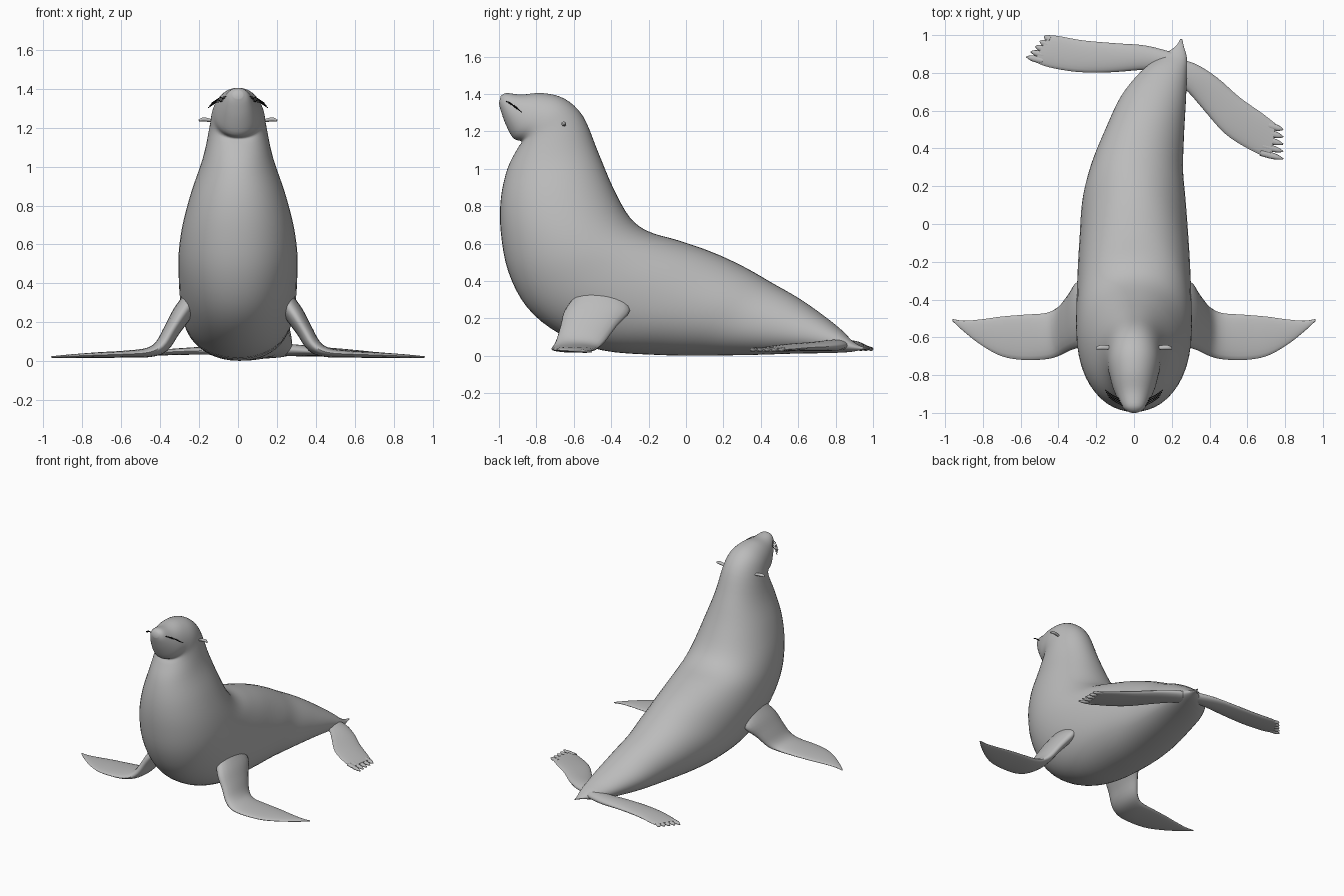
import bpy, math
from mathutils import Vector

cube = bpy.data.objects.get("Cube")
if cube:
    bpy.data.objects.remove(cube)


def material(name, rgb):
    m = bpy.data.materials.new(name)
    m.use_nodes = True
    m.diffuse_color = (*rgb, 1)
    m.node_tree.nodes["Principled BSDF"].inputs["Base Color"].default_value = (*rgb, 1)
    return m


GREY = material("seal grey", (0.5, 0.5, 0.5))
BLACK = material("whisker black", (0.005, 0.005, 0.005))


def spline(rows, steps):
    """Catmull-Rom interpolation through rows of numbers."""
    out = []
    for i in range(len(rows) - 1):
        p0, p1 = rows[max(i - 1, 0)], rows[i]
        p2, p3 = rows[i + 1], rows[min(i + 2, len(rows) - 1)]
        for s in range(steps):
            t = s / steps
            out.append([b + 0.5 * t * (c - a + t * (2 * a - 5 * b + 4 * c - d + t * (3 * (b - c) + d - a)))
                        for a, b, c, d in zip(p0, p1, p2, p3)])
    return out + [list(rows[-1])]


def loft(name, rings, sides=32, power=2.0):
    """Skin a row of (centre, u, v) superellipse rings with capped ends."""
    verts, faces = [], []
    for centre, u, v in rings:
        for k in range(sides):
            a = 2 * math.pi * k / sides
            c, s = math.cos(a), math.sin(a)
            verts.append(centre + u * math.copysign(abs(c) ** (2 / power), c)
                         + v * math.copysign(abs(s) ** (2 / power), s))
    for r in range(len(rings) - 1):
        for k in range(sides):
            n = (k + 1) % sides
            faces.append((r * sides + k, r * sides + n, (r + 1) * sides + n, (r + 1) * sides + k))
    last = (len(rings) - 1) * sides
    faces += [tuple(reversed(range(sides))), tuple(range(last, last + sides))]
    mesh = bpy.data.meshes.new(name)
    mesh.from_pydata(verts, [], faces)
    mesh.materials.append(GREY)
    obj = bpy.data.objects.new(name, mesh)
    bpy.context.collection.objects.link(obj)
    bpy.ops.object.select_all(action="DESELECT")
    obj.select_set(True)
    bpy.context.view_layer.objects.active = obj
    bpy.ops.object.mode_set(mode="EDIT")
    bpy.ops.mesh.select_all(action="SELECT")
    bpy.ops.mesh.normals_make_consistent(inside=False)
    bpy.ops.object.mode_set(mode="OBJECT")
    bpy.ops.object.shade_smooth_by_angle(angle=math.radians(60))
    return obj


def blade(name, rows, steps=4, sides=20):
    """Flat limb: rows hold leading edge xyz, trailing edge xyz and thickness."""
    rows = spline(rows, steps)
    mids = [(Vector(r[:3]) + Vector(r[3:6])) / 2 for r in rows]
    rings = []
    for i, r in enumerate(rows):
        along = mids[min(i + 1, len(mids) - 1)] - mids[max(i - 1, 0)]
        half = (Vector(r[3:6]) - Vector(r[:3])) / 2
        rings.append((mids[i], half, half.cross(along).normalized() * r[6] / 2))
    return loft(name, rings, sides)


# Body: belly y z, back y z, centre x, half width, from nose to tail
body_rows = [
    (-1, 1.35, -.99, 1.39, 0, .025), (-.99, 1.31, -.96, 1.405, 0, .055),
    (-.965, 1.24, -.88, 1.397, 0, .085), (-.925, 1.165, -.77, 1.405, 0, .115),
    (-.88, 1.145, -.65, 1.375, 0, .135), (-.9, 1.11, -.55, 1.28, 0, .147),
    (-.955, 1, -.47, 1.09, 0, .18), (-.99, .84, -.39, .9, 0, .24),
    (-.99, .66, -.3, .74, 0, .285), (-.95, .45, -.2, .665, 0, .305),
    (-.85, .26, -.05, .62, 0, .305), (-.68, .12, .1, .57, 0, .3),
    (-.45, .03, .22, .52, 0, .29), (-.15, .005, .34, .46, 0, .275),
    (.1, .002, .46, .39, .015, .245), (.35, .005, .6, .31, .055, .21),
    (.58, .012, .73, .22, .1, .175), (.76, .015, .83, .14, .155, .125),
    (.87, .02, .89, .08, .205, .075), (.93, .03, .94, .05, .24, .025),
    (.98, .038, .98, .045, .25, .005)]
rings = []
for by, bz, ty, tz, cx, hw in spline(body_rows, 4):
    belly, back = Vector((cx, by, bz)), Vector((cx, ty, tz))
    rings.append(((belly + back) / 2, Vector((hw, 0, 0)), (back - belly) / 2))
loft("body", rings, 48, 2.1)

# Front flippers: x, z, leading y, trailing y, thickness
front_rows = [
    (.24, .31, -.6, -.33, .1), (.29, .24, -.65, -.3, .1), (.34, .16, -.67, -.37, .085),
    (.39, .08, -.695, -.43, .075), (.46, .045, -.715, -.47, .05), (.58, .036, -.72, -.48, .036),
    (.7, .032, -.7, -.49, .03), (.81, .028, -.64, -.505, .022),
    (.9, .024, -.57, -.512, .015), (.96, .021, -.515, -.503, .008)]
for side, label in ((1, "left"), (-1, "right")):
    blade(label + "_front_flipper",
          [(side * x, lead, z, side * x, trail, z, t) for x, z, lead, trail, t in front_rows])

# Hind flippers: edge x y, other edge x y, height, thickness
hind = {
    "right": [(.2, .91, .16, .82, .055, .06), (.06, .945, .03, .815, .055, .055),
              (-.1, .957, -.13, .803, .055, .045), (-.27, .972, -.3, .805, .05, .035),
              (-.4, .995, -.45, .83, .042, .028), (-.45, .999, -.53, .86, .038, .02)],
    "left": [(.2, .88, .2, .77, .06, .06), (.32, .85, .285, .7, .055, .06),
             (.44, .775, .36, .615, .05, .05), (.56, .67, .48, .48, .045, .04),
             (.68, .585, .61, .395, .038, .03), (.75, .53, .72, .345, .034, .02)]}
toe_ends = {"right": ((-.475, .995), (-.57, .885)), "left": ((.79, .5), (.79, .345))}
for label, rows in hind.items():
    blade(label + "_hind_flipper", [(a, b, z, c, d, z, t) for a, b, c, d, z, t in rows])
    a, b, c, d, z, t = rows[-1]
    root_a, root_b = Vector((a, b, z)), Vector((c, d, z))
    tip_a, tip_b = (Vector((*p, z - .004)) for p in toe_ends[label])
    for n in range(5):
        f = .1 + .2 * n
        root, tip = root_a.lerp(root_b, f), tip_a.lerp(tip_b, n / 4)
        along = tip - root
        across = along.cross(Vector((0, 0, 1))).normalized()
        toe = []
        for s, w in ((-.8, .017), (.1, .017), (.6, .012), (1, .003)):
            p = root + along * s
            toe.append((*(p - across * w), *(p + across * w), .02 if s < 1 else .006))
        blade(f"{label}_toe_{n + 1}", toe, 3, 10)

for side, label in ((1, "left"), (-1, "right")):
    # Small drooping ear rolls
    blade(label + "_ear", [(side * x, -.665, z, side * x, -.645 + d, z - .008, t) for x, z, d, t in
                           ((.12, 1.236, 0, .012), (.15, 1.243, .003, .018),
                            (.18, 1.246, .003, .02), (.2, 1.24, -.008, .01))], 4, 12)
    # Whiskers on each cheek
    for n in range(4):
        curve = bpy.data.curves.new(f"{label}_whisker_{n + 1}", "CURVE")
        curve.dimensions = "3D"
        curve.bevel_depth = .0022
        curve.bevel_resolution = 1
        line = curve.splines.new("POLY")
        line.points.add(2)
        y, z = -.965 + .012 * n, 1.362 - .008 * n
        for p, (dx, dy, dz) in zip(line.points, ((.052, 0, 0), (.095, .022, -.008), (.135, .05, -.035))):
            p.co = (side * (dx + .006 * n), y + dy, z + dz, 1)
        curve.materials.append(BLACK)
        bpy.context.collection.objects.link(bpy.data.objects.new(curve.name, curve))
